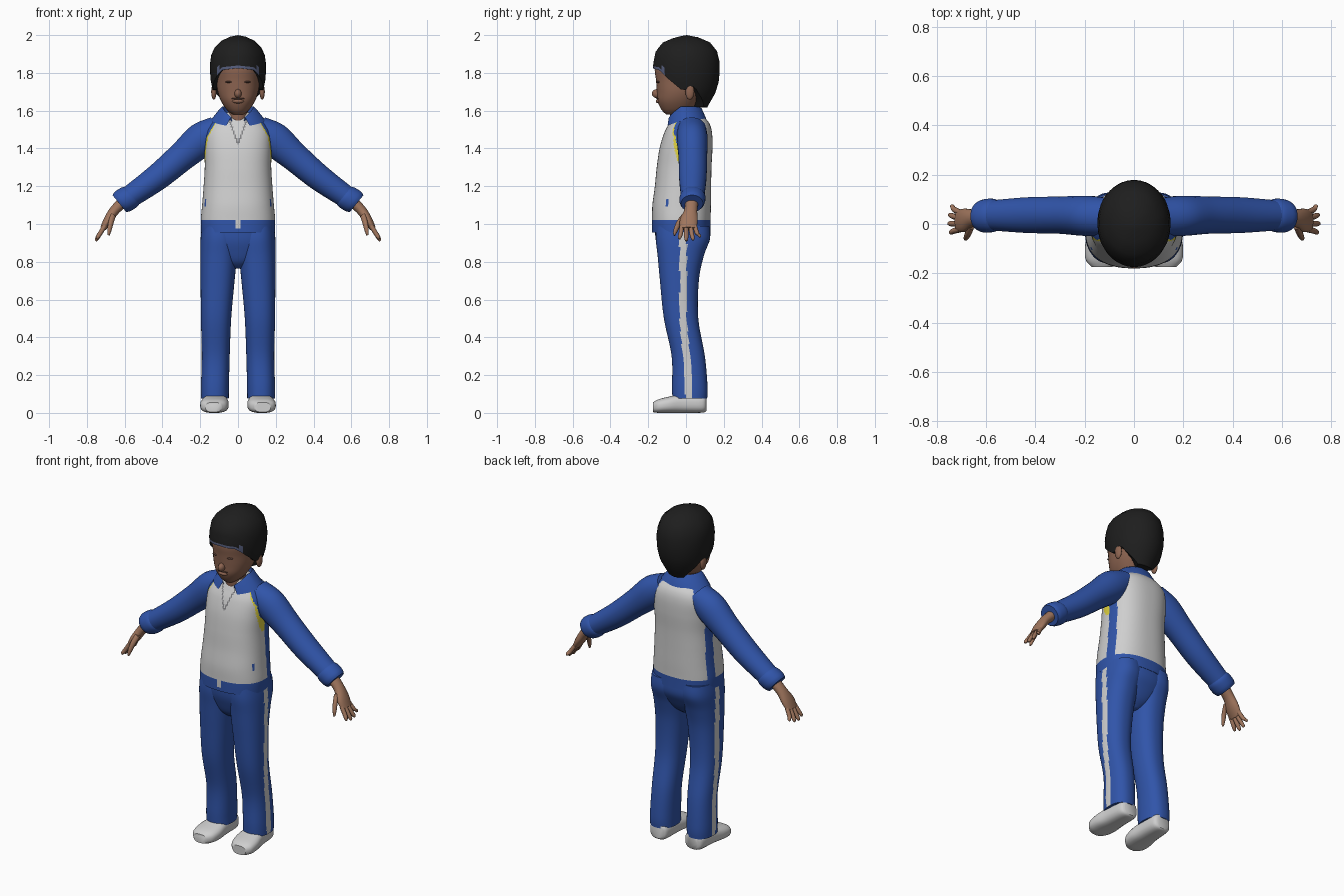
import bpy, bmesh, math
from mathutils import Vector

if "Cube" in bpy.data.objects:
    bpy.data.objects.remove(bpy.data.objects["Cube"])

X, Y, Z = Vector((1, 0, 0)), Vector((0, 1, 0)), Vector((0, 0, 1))
parts = []


def material(name, r, g, b):
    m = bpy.data.materials.new(name)
    m.use_nodes = True
    m.diffuse_color = (r, g, b, 1)
    bsdf = m.node_tree.nodes["Principled BSDF"]
    bsdf.inputs["Base Color"].default_value = (r, g, b, 1)
    bsdf.inputs["Roughness"].default_value = 0.8
    return m


blue = material("tracksuit blue", 0.03, 0.09, 0.40)
white = material("cloth white", 0.62, 0.62, 0.62)
yellow = material("piping yellow", 0.75, 0.65, 0.05)
grey = material("seam grey", 0.22, 0.22, 0.23)
black = material("hair black", 0.013, 0.013, 0.013)
hairline = material("hairline slate", 0.10, 0.12, 0.22)
face_skin = material("face skin", 0.27, 0.13, 0.083)
hand_skin = material("hand skin", 0.35, 0.18, 0.11)
feature = material("feature brown", 0.12, 0.06, 0.045)


def lerp(table, t):
    """Piecewise linear lookup in a table of (t, value)."""
    for (t0, a), (t1, b) in zip(table, table[1:]):
        if t <= t1:
            return a + (b - a) * max(0, t - t0) / (t1 - t0)
    return table[-1][1]


def spline(keys, sub):
    """Catmull-Rom samples through tuples of numbers."""
    out = []
    for i in range(len(keys) - 1):
        ks = [keys[max(i - 1, 0)], keys[i], keys[i + 1], keys[min(i + 2, len(keys) - 1)]]
        for s in range(sub):
            t = s / sub
            out.append([b + t / 2 * (c - a + t * (2 * a - 5 * b + 4 * c - d + t * (3 * (b - c) + d - a)))
                        for a, b, c, d in zip(*ks)])
    return out + [list(keys[-1])]


def build(name, rings, mats, rule=None, closed=True, caps=True, mirror=False):
    """Skin rows of points, then colour faces by a rule on their centre."""
    bm = bmesh.new()
    rows = [[bm.verts.new(p) for p in ring] for ring in rings]
    n = len(rows[0])
    for a, b in zip(rows, rows[1:]):
        for i in range(n if closed else n - 1):
            j = (i + 1) % n
            bm.faces.new((a[i], a[j], b[j], b[i]))
    if caps:
        bm.faces.new(rows[0])
        bm.faces.new(rows[-1])
    bmesh.ops.remove_doubles(bm, verts=bm.verts, dist=0.0001)
    bmesh.ops.recalc_face_normals(bm, faces=bm.faces)
    if rule:
        for f in bm.faces:
            f.material_index = rule(f.calc_center_median())
    me = bpy.data.meshes.new(name)
    bm.to_mesh(me)
    bm.free()
    for m in mats:
        me.materials.append(m)
    ob = bpy.data.objects.new(name, me)
    bpy.context.scene.collection.objects.link(ob)
    if mirror:
        ob.modifiers.new("Mirror", "MIRROR").use_mirror_merge = False
    parts.append(ob)
    return ob


def loft(name, keys, mats, u=X, v=Y, n=24, p=2.0, sub=5, rule=None, mirror=False):
    """Keys are (x, y, z, radius along u, radius along v)."""
    rings = []
    for x, y, z, ru, rv in spline(keys, sub):
        ring = []
        for i in range(n):
            a = math.tau * (i + 0.5) / n
            c, s = math.cos(a), math.sin(a)
            r = (abs(c) ** p + abs(s) ** p) ** (-1 / p)
            ring.append(Vector((x, y, z)) + u * (ru * r * c) + v * (rv * r * s))
        rings.append(ring)
    return build(name, rings, mats, rule, mirror=mirror)


def blob(name, c, r, mat, mirror=False):
    """Ellipsoid at c with radii r."""
    rings = []
    for i in range(11):
        a = math.pi * i / 10
        rings.append([Vector((c[0] + r[0] * math.sin(a) * math.cos(b), c[1] + r[1] * math.sin(a) * math.sin(b),
                              c[2] + r[2] * math.cos(a))) for b in (math.tau * k / 16 for k in range(16))])
    return build(name, rings, [mat], caps=False, mirror=mirror)


# Jacket body: white panels, blue raglan shoulders, side strips and hem
raglan = [(1.30, 0.176), (1.38, 0.170), (1.46, 0.158), (1.535, 0.115), (1.6, 0.07)]


def jacket_rule(c):
    x, y, z = abs(c.x), c.y, c.z
    if z < 1.02:
        return 1 if x < 0.013 and y < 0 and z > 0.975 else 0
    edge = lerp(raglan, z)
    if z > 1.30 and x > edge:
        return 2 if y < 0 and x < edge + 0.007 else 0
    if x > 0.1 and (0 < y < 0.055 or (abs(y + 0.1) < 0.006 and 1.09 < z < 1.13)):
        return 0
    if y < 0 and 1.42 < z < 1.56 and abs(x - 0.35 * (z - 1.42)) < 0.0045:
        return 3
    return 1


loft("jacket_body", [
    (0, -.025, .955, .195, .155), (0, -.025, 1.02, .197, .155), (0, -.023, 1.1, .19, .155),
    (0, -.016, 1.2, .182, .149), (0, -.01, 1.3, .176, .145), (0, 0, 1.4, .178, .14),
    (0, .011, 1.48, .175, .127), (0, .017, 1.53, .15, .108), (0, .012, 1.565, .105, .085),
    (0, 0, 1.59, .07, .065)], [blue, white, yellow, grey], n=144, p=2.4, sub=12, rule=jacket_rule)

# Sleeves and cuffs
across = Vector((0.63, 0, 0.78))
loft("sleeves", [
    (.10, .03, 1.51, .075, .07), (.19, .033, 1.45, .082, .09), (.30, .036, 1.355, .076, .078),
    (.43, .036, 1.245, .073, .07), (.57, .035, 1.145, .062, .06)], [blue], u=Y, v=across, mirror=True)
loft("cuffs", [
    (.555, .035, 1.155, .058, .056), (.575, .035, 1.142, .068, .066), (.61, .033, 1.12, .067, .066),
    (.628, .032, 1.108, .058, .058)], [blue], u=Y, v=across, sub=4, mirror=True)

# Hands with four fingers and a thumb
palm_up = Vector((0.85, 0, 0.53))
loft("palms", [
    (.605, .03, 1.12, .036, .032), (.655, .025, 1.07, .035, .027), (.688, .015, 1.02, .048, .024),
    (.715, .012, .975, .044, .016)], [hand_skin], u=Y, v=palm_up, n=16, mirror=True)
for i, finger in enumerate(("index", "middle", "ring", "little")):
    y, drop = -0.022 + 0.023 * i, (0.01, 0, 0.004, 0.02)[i]
    loft(finger + "_fingers", [
        (.705, y, .99, .012, .012), (.73, y * 1.25, .95, .012, .012),
        (.748 - drop / 2, y * 1.5, .92 + drop, .010, .010), (.753 - drop / 2, y * 1.55, .91 + drop, .004, .004)],
        [hand_skin], u=Y, v=palm_up, n=10, sub=3, mirror=True)
loft("thumbs", [
    (.66, -.005, 1.05, .016, .016), (.672, -.035, 1.01, .016, .015), (.682, -.055, .965, .012, .012),
    (.686, -.062, .94, .005, .005)], [hand_skin], u=Y, v=palm_up, n=10, sub=3, mirror=True)

# Trousers with a white outer stripe
stripe = [(0.1, .015), (0.2, .01), (0.5, -.015), (1.0, -.015)]
loft("trouser_legs", [
    (.122, .02, .075, .073, .092), (.122, .02, .14, .074, .094), (.118, .012, .3, .074, .088),
    (.116, -.026, .5, .080, .091), (.108, -.035, .7, .09, .103), (.102, -.028, .83, .097, .122),
    (.098, -.017, .92, .10, .143), (.096, -.017, .99, .095, .14)], [blue, white], n=72, p=2.3, sub=6,
    rule=lambda c: int(c.x > .14 and abs(c.y - lerp(stripe, c.z)) < .019), mirror=True)
loft("trouser_hips", [
    (0, -.03, .765, .03, .05), (0, -.028, .80, .10, .09), (0, -.022, .86, .165, .122),
    (0, -.017, .92, .188, .144), (0, -.02, 1.0, .19, .146)], [blue], n=40, p=2.3)

# Shoes
loft("shoes", [
    (.115, .108, .05, .038, .040), (.117, .085, .05, .058, .049), (.12, -.02, .05, .066, .050),
    (.124, -.09, .043, .075, .043), (.128, -.145, .036, .068, .036), (.13, -.175, .03, .042, .026)],
    [white], u=X, v=Z, p=2.8, mirror=True)

# Folded collar, open at the front
angles = [math.radians(25 + 310 * i / 40) for i in range(41)]


def collar_row(cy, rx, ry, heights):
    row = []
    for a in angles:
        d = min(math.degrees(a), 360 - math.degrees(a))
        row.append(Vector((rx * math.sin(a), cy - ry * math.cos(a), lerp(heights, d))))
    return row


build("collar", [
    collar_row(-.012, .068, .075, [(25, 1.53), (180, 1.55)]),
    collar_row(-.012, .083, .085, [(25, 1.565), (80, 1.622), (180, 1.62)]),
    collar_row(-.008, .095, .092, [(25, 1.56), (80, 1.612), (180, 1.61)]),
    collar_row(0, .145, .108, [(25, 1.52), (90, 1.55), (180, 1.555)])], [blue], closed=False, caps=False)

# Head, neck and face
loft("neck", [(0, -.012, 1.5, .06, .065), (0, -.022, 1.57, .055, .062), (0, -.025, 1.65, .055, .062)],
     [face_skin])
loft("head", [
    (0, -.06, 1.58, .03, .045), (0, -.05, 1.605, .06, .08), (0, -.042, 1.65, .09, .108),
    (0, -.028, 1.7, .108, .126), (0, -.015, 1.76, .115, .144), (0, -.008, 1.83, .12, .157),
    (0, 0, 1.9, .105, .135), (0, 0, 1.95, .06, .08)], [face_skin], n=32, p=2.2)
blob("nose", (0, -.153, 1.69), (.019, .028, .024), face_skin)
blob("lips", (0, -.142, 1.65), (.032, .018, .012), face_skin)
blob("mouth_line", (0, -.145, 1.664), (.036, .013, .005), feature)
blob("eyes", (.048, -.146, 1.752), (.019, .010, .005), feature, mirror=True)
blob("ears", (.128, .02, 1.70), (.014, .024, .042), face_skin, mirror=True)

# Hair cap whose lower edge dips at the temples and nape
hair_edge = [(0, 1.825), (35, 1.815), (47, 1.79), (70, 1.735), (80, 1.71), (95, 1.71), (103, 1.735),
             (115, 1.69), (145, 1.62), (180, 1.615)]
hair_width = [(1.60, .58), (1.62, .62), (1.70, .88), (1.76, .97), (1.84, 1), (1.91, .93),
              (1.96, .72), (1.99, .32), (2.0, 0)]
hair_rows = []
for s, shrink in [(s, 1) for s in (0, .03, .1, .22, .36, .5, .65, .8, .92, 1)] + [(1, .35)]:
    row = []
    for i in range(48):
        a = math.tau * (i + 0.5) / 48
        d = min(math.degrees(a), 360 - math.degrees(a))
        z = 2 - s * (2 - lerp(hair_edge, d))
        w = lerp(hair_width, z) * shrink
        row.append(Vector((.15 * w * math.sin(a), .003 - .178 * w * math.cos(a), z)))
    hair_rows.append(row)
build("hair", hair_rows, [black, hairline], caps=False,
      rule=lambda c: int(c.y < -.11 and abs(c.x) < .11 and c.z < 1.835))

# Smooth shading with sharp edges kept
bpy.ops.object.select_all(action="DESELECT")
for ob in parts:
    ob.select_set(True)
bpy.context.view_layer.objects.active = parts[0]
bpy.ops.object.shade_smooth_by_angle(angle=math.radians(45))
